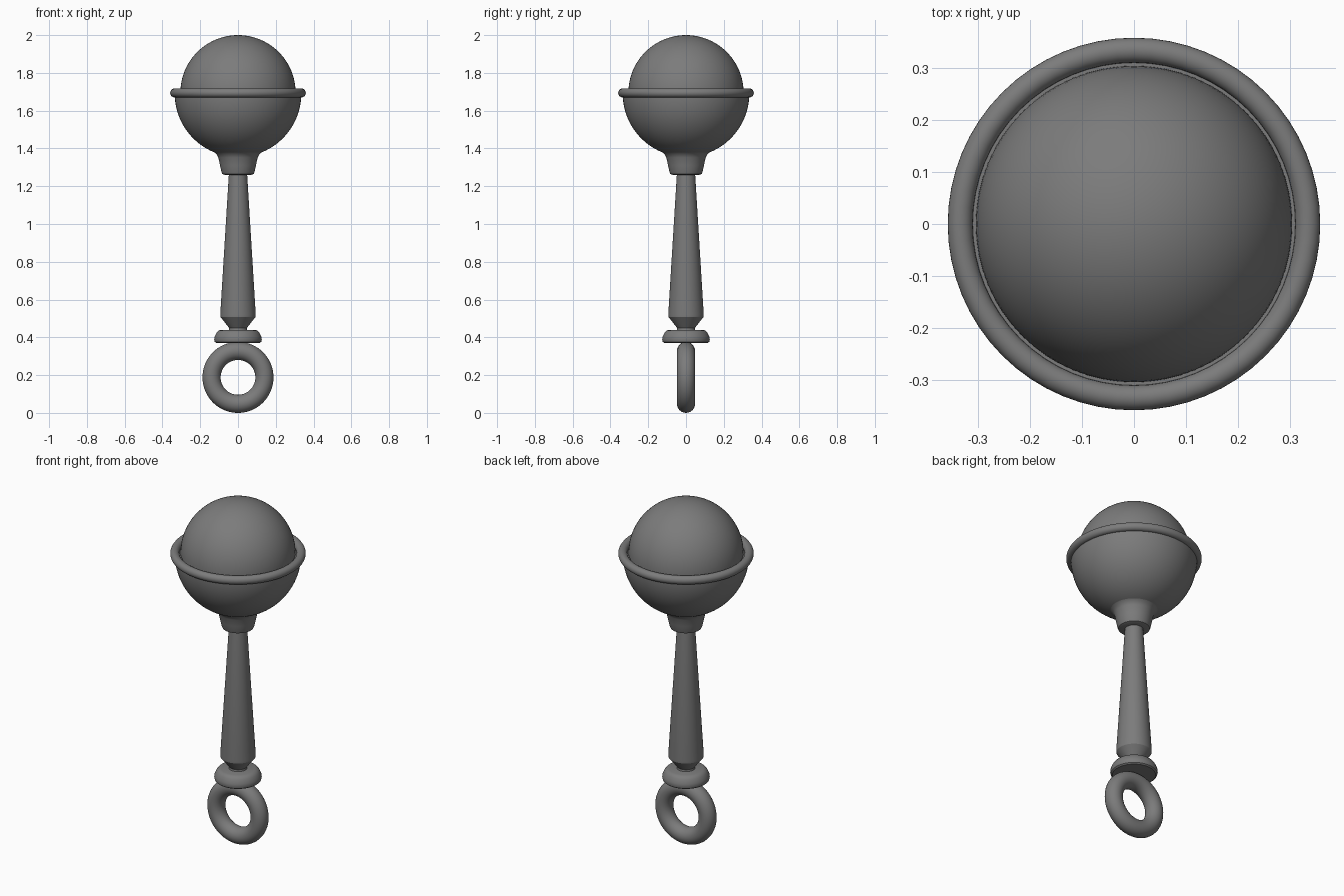
import bpy, bmesh, math
from mathutils import Matrix

cube = bpy.data.objects.get("Cube")
if cube:
    bpy.data.objects.remove(cube)

grey = bpy.data.materials.new("grey")
grey.use_nodes = True
grey.diffuse_color = (0.2, 0.2, 0.2, 1)
grey.node_tree.nodes["Principled BSDF"].inputs["Base Color"].default_value = grey.diffuse_color


def finish(bm, name, angle=35):
    bmesh.ops.remove_doubles(bm, verts=bm.verts, dist=1e-5)
    bmesh.ops.recalc_face_normals(bm, faces=bm.faces)
    mesh = bpy.data.meshes.new(name)
    bm.to_mesh(mesh)
    bm.free()
    mesh.materials.append(grey)
    ob = bpy.data.objects.new(name, mesh)
    bpy.context.collection.objects.link(ob)
    bpy.ops.object.select_all(action="DESELECT")
    ob.select_set(True)
    bpy.context.view_layer.objects.active = ob
    bpy.ops.object.shade_smooth_by_angle(angle=math.radians(angle))
    return ob


def lathe(name, profile, closed=False, matrix=Matrix(), angle=35, steps=64):
    """Spin (radius, height) points around the z axis."""
    bm = bmesh.new()
    verts = [bm.verts.new((r, 0, z)) for r, z in profile]
    pairs = list(zip(verts, verts[1:]))
    if closed:
        pairs.append((verts[-1], verts[0]))
    edges = [bm.edges.new(p) for p in pairs]
    bmesh.ops.spin(bm, geom=verts + edges, cent=(0, 0, 0), axis=(0, 0, 1),
                   angle=math.tau, steps=steps)
    bmesh.ops.transform(bm, matrix=matrix, verts=bm.verts)
    return finish(bm, name, angle)


def arc(r, z, radius, start, end, n):
    """Points on a circle about (r, z), angles in degrees."""
    angles = [math.radians(start + (end - start) * i / n) for i in range(n + 1)]
    return [(max(0, r + radius * math.cos(a)), z + radius * math.sin(a)) for a in angles]


# Ring at the foot, standing in the xz plane
upright = Matrix.Translation((0, 0, 0.188)) @ Matrix.Rotation(math.pi / 2, 4, "X")
lathe("teething_ring", arc(0.14, 0, 0.048, 0, 345, 23), True, upright)

# Collar between ring and handle
lathe("collar", [(0, 0.37), (0.115, 0.37), (0.123, 0.376), (0.126, 0.387), (0.124, 0.402),
                 (0.114, 0.424), (0.104, 0.435), (0.09, 0.44), (0, 0.44)])

# Tapered handle with a narrow foot
lathe("handle", [(0, 0.43), (0.05, 0.43), (0.047, 0.45), (0.093, 0.508), (0.094, 0.52),
                 (0.048, 1.27), (0, 1.27)], angle=25)

# Socket that flares into the bowl
lathe("socket", [(0, 1.26), (0.07, 1.26), (0.083, 1.265), (0.088, 1.278), (0.095, 1.31),
                 (0.104, 1.352), (0.112, 1.368), (0.13, 1.384), (0.155, 1.395), (0, 1.41)])

# Rattle head: bowl, dome and rim
lathe("lower_bowl", arc(0, 1.69, 0.335, -90, 0, 24) + [(0, 1.69)])
lathe("upper_dome", [(0, 1.69)] + arc(0, 1.695, 0.305, 0, 90, 24))
lathe("rim", arc(0.335, 1.694, 0.024, 0, 345, 23), True)
